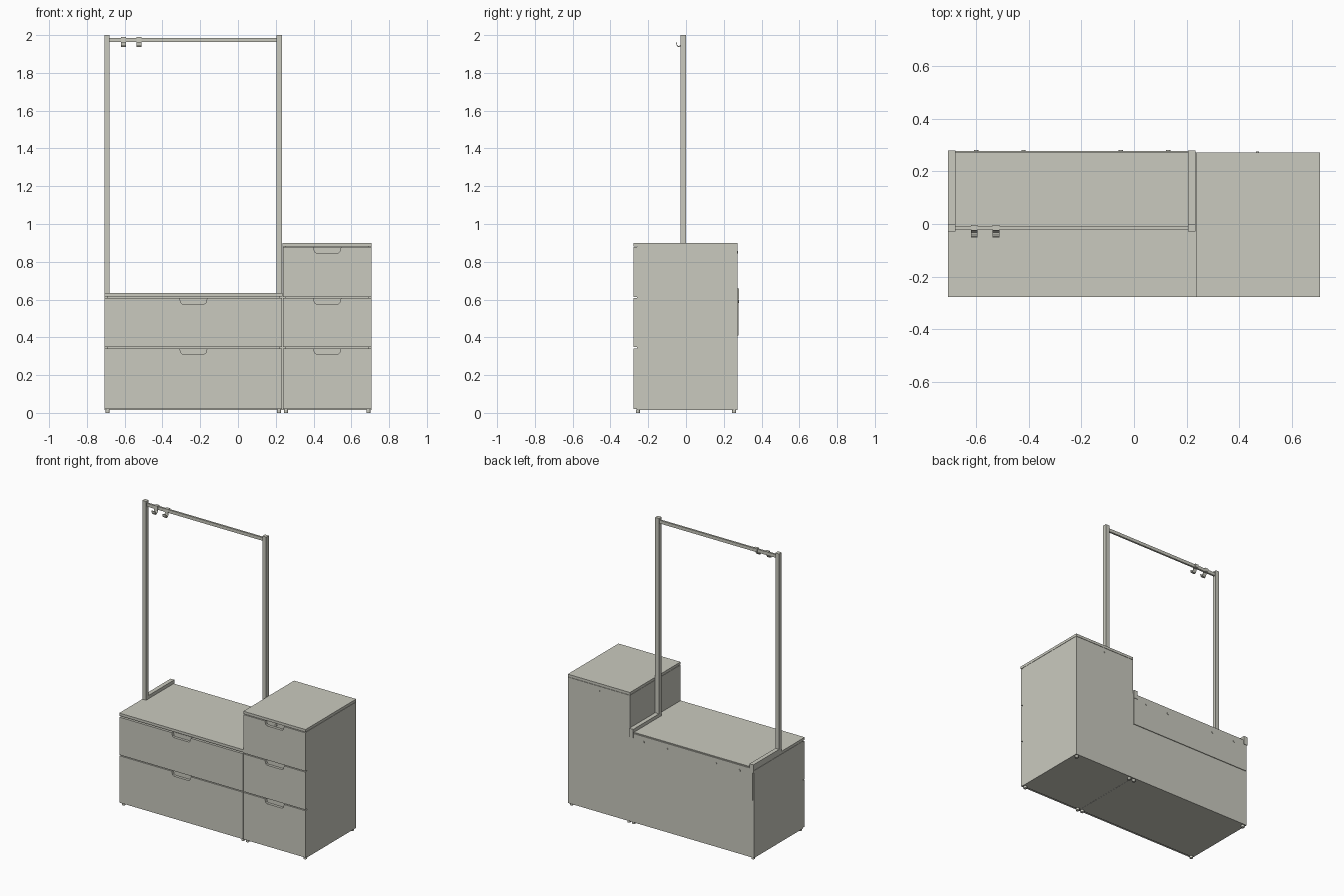
import bpy, bmesh, math

if "Cube" in bpy.data.objects:
    bpy.data.objects.remove(bpy.data.objects["Cube"])

mat = bpy.data.materials.new("warm grey")
mat.diffuse_color = (0.59, 0.59, 0.52, 1)
mat.use_nodes = True
mat.node_tree.nodes["Principled BSDF"].inputs["Base Color"].default_value = mat.diffuse_color


def finish(name, bm):
    bmesh.ops.recalc_face_normals(bm, faces=bm.faces)
    me = bpy.data.meshes.new(name)
    bm.to_mesh(me)
    bm.free()
    me.materials.append(mat)
    ob = bpy.data.objects.new(name, me)
    bpy.context.collection.objects.link(ob)
    return ob


def boxes(name, *spans):
    """One object from boxes given as (x0, x1, y0, y1, z0, z1)."""
    bm = bmesh.new()
    for x0, x1, y0, y1, z0, z1 in spans:
        vs = bmesh.ops.create_cube(bm, size=1)["verts"]
        for v in vs:
            v.co = (x0 if v.co.x < 0 else x1, y0 if v.co.y < 0 else y1, z0 if v.co.z < 0 else z1)
    return finish(name, bm)


def prism(name, pts, vec):
    """Closed outline of 3D points pushed along vec."""
    bm = bmesh.new()
    f = bm.faces.new([bm.verts.new(p) for p in pts])
    r = bmesh.ops.extrude_face_region(bm, geom=[f])
    bmesh.ops.translate(bm, vec=vec, verts=[g for g in r["geom"] if isinstance(g, bmesh.types.BMVert)])
    return finish(name, bm)


def disc(name, x, y, z, r, h, axis="Z"):
    bm = bmesh.new()
    bmesh.ops.create_cone(bm, cap_ends=True, segments=16, radius1=r, radius2=r, depth=h)
    ob = finish(name, bm)
    ob.location = (x, y, z)
    if axis == "Y":
        ob.rotation_euler.x = math.pi / 2
    for p in ob.data.polygons:
        p.use_smooth = len(p.vertices) == 4
    return ob


FRONT, BACK, FY = -0.278, 0.272, -0.26   # front plane, back plane, rear of the fronts


def cabinet(tag, x0, x1, top, rows):
    t = 0.018
    # carcass panels
    boxes(tag + "_sides", (x0, x0 + t, FY, BACK, 0.015, top - 0.02),
          (x1 - t, x1, FY, BACK, 0.015, top - 0.02))
    boxes(tag + "_bottom", (x0 + t, x1 - t, FY, BACK, 0.015, 0.033))
    boxes(tag + "_back", (x0 + t, x1 - t, BACK - 0.01, BACK, 0.033, top - 0.02))
    boxes(tag + "_top", (x0, x1, FRONT, BACK, top - 0.018, top))
    # feet
    for x in (x0 + 0.018, x1 - 0.018):
        for y in (-0.255, 0.255):
            disc(tag + "_foot", x, y, 0.0085, 0.011, 0.017)
    c = (x0 + x1) / 2
    for i, (z0, z1) in enumerate(rows):
        # front panel with a trapezoid finger notch in its top edge
        a, b = x0 + 0.002, x1 - 0.002
        outline = [(a, z0), (b, z0), (b, z1), (c + 0.073, z1), (c + 0.066, z1 - 0.024),
                   (c + 0.058, z1 - 0.03), (c - 0.058, z1 - 0.03), (c - 0.066, z1 - 0.024),
                   (c - 0.073, z1), (a, z1)]
        prism(f"{tag}_drawer_front_{i}", [(x, FRONT, z) for x, z in outline], (0, FY - FRONT, 0))
        # drawer box behind it
        p, q, d0, d1 = x0 + 0.03, x1 - 0.03, FY, 0.24
        zb, zt = z0 + 0.03, z1 - 0.002
        boxes(f"{tag}_drawer_box_{i}", (p, q, d0, d1, zb, zb + 0.01),
              (p, q, d0 + 0.001, d0 + 0.012, zb, zt), (p, q, d1 - 0.012, d1, zb, zt),
              (p, p + 0.012, d0 + 0.012, d1, zb, zt), (q - 0.012, q, d0 + 0.012, d1, zb, zt))


rows = [(0.02, 0.342), (0.348, 0.607)]
cabinet("low_cabinet", -0.708, 0.235, 0.635, rows)
cabinet("tall_cabinet", 0.236, 0.708, 0.90, rows + [(0.613, 0.877)])
disc("lock", 0.472, -0.262, 0.862, 0.008, 0.008, "Y")

# mounting plate across the rear of the low cabinet, with screws
boxes("rear_plate", (-0.70, 0.232, BACK, 0.277, 0.41, 0.628))
for x in (-0.60, -0.42, -0.05, 0.13):
    disc("plate_screw", x, 0.278, 0.59, 0.008, 0.005, "Y")
disc("back_screw", 0.47, 0.273, 0.85, 0.006, 0.004, "Y")

# garment frame: post, foot rail and rear clamp on each side
for side, x0, x1 in (("left", -0.708, -0.679), ("right", 0.205, 0.234)):
    boxes(side + "_post", (x0, x1, -0.028, 0.0, 0.635, 2.0))
    boxes(side + "_foot_rail", (x0, x1, 0.0, 0.28, 0.635, 0.658))
    boxes(side + "_rear_clamp", (x0, x1, 0.272, 0.28, 0.60, 0.635))
boxes("cross_bar", (-0.679, 0.205, -0.02, -0.007, 1.963, 1.985))

# coat hooks: bent strip hung over the bar
outer = [(-0.003, 1.966), (-0.003, 1.989), (-0.025, 1.989), (-0.027, 1.955), (-0.033, 1.944),
         (-0.042, 1.942), (-0.047, 1.950), (-0.048, 1.962)]
inner = [(-0.052, 1.962), (-0.051, 1.948), (-0.043, 1.937), (-0.031, 1.939), (-0.023, 1.953),
         (-0.021, 1.985), (-0.006, 1.985), (-0.006, 1.966)]
for x in (-0.607, -0.525):
    prism("coat_hook", [(x - 0.013, y, z) for y, z in outer + inner], (0.026, 0, 0))
